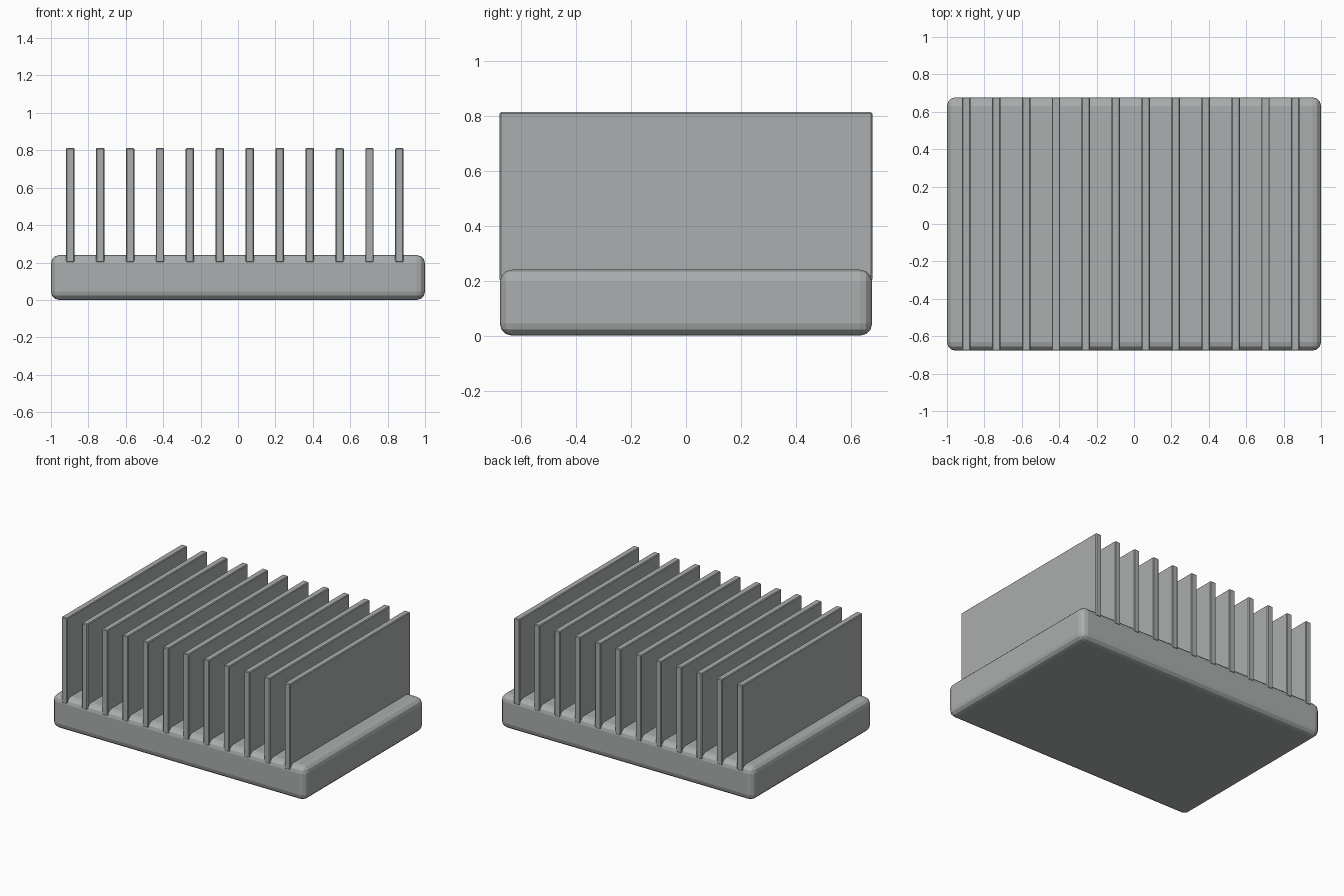
import bpy

if "Cube" in bpy.data.objects:
    bpy.data.objects.remove(bpy.data.objects["Cube"])

HALF_Y = 0.677

metal = bpy.data.materials.new("grey_aluminium")
metal.diffuse_color = (0.41, 0.425, 0.425, 1)
metal.use_nodes = True
metal.node_tree.nodes["Principled BSDF"].inputs["Base Color"].default_value = metal.diffuse_color


def box(name, lo, hi, bevel, segments):
    """Bevelled box between two corners."""
    bpy.ops.mesh.primitive_cube_add(
        size=1, location=[(a + b) / 2 for a, b in zip(lo, hi)])
    ob = bpy.context.object
    ob.name = name
    ob.scale = [b - a for a, b in zip(lo, hi)]
    bpy.ops.object.transform_apply(location=False, rotation=False, scale=True)
    mod = ob.modifiers.new("edge_bevel", 'BEVEL')
    mod.width = bevel
    mod.segments = segments
    ob.data.materials.append(metal)
    return ob


# Thick rounded base plate
box("base_plate", (-1, -HALF_Y, 0), (1, HALF_Y, 0.24), 0.045, 3)

# Row of twelve thin cooling fins, slightly off centre to the left
for i in range(12):
    x = -0.897 + 0.16 * i
    box(f"fin_{i + 1}", (x - 0.0225, -HALF_Y - 0.0005, 0.2),
        (x + 0.0225, HALF_Y + 0.0005, 0.813), 0.005, 1)
